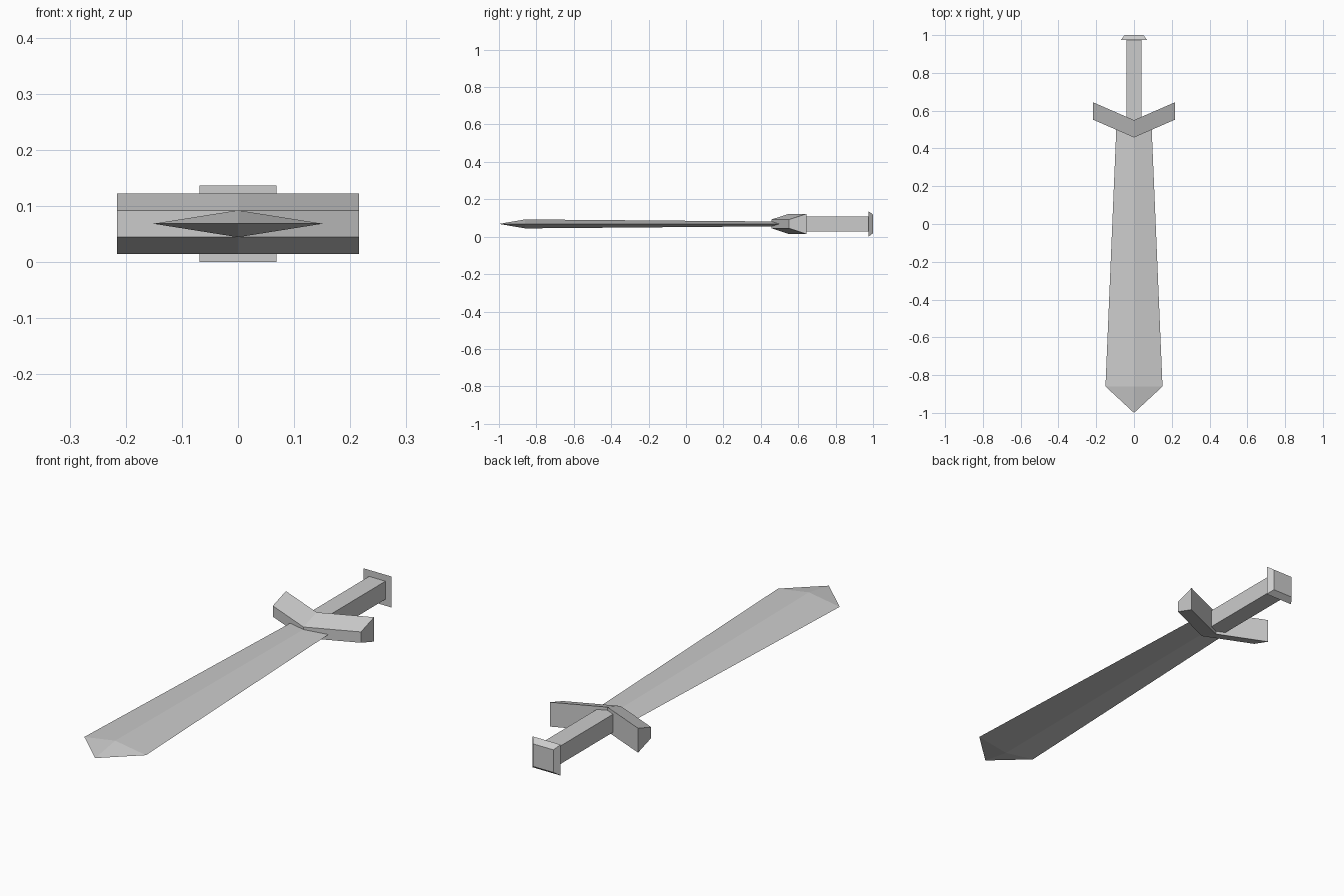
import bpy

if "Cube" in bpy.data.objects:
    bpy.data.objects.remove(bpy.data.objects["Cube"])

ZC = 0.0685  # height of the sword's centre plane


def make_object(name, verts, faces):
    mesh = bpy.data.meshes.new(name)
    mesh.from_pydata(verts, [], faces)
    mesh.validate()
    obj = bpy.data.objects.new(name, mesh)
    bpy.context.collection.objects.link(obj)
    return obj


def loft(name, rings, tip=None):
    """Bridge equal-sized rings, cap the start, and cap or point the end."""
    n = len(rings[0])
    verts = [v for ring in rings for v in ring]
    faces = [tuple(range(n))]
    for r in range(len(rings) - 1):
        a, b = r * n, (r + 1) * n
        for i in range(n):
            j = (i + 1) % n
            faces.append((a + j, a + i, b + i, b + j))
    last = (len(rings) - 1) * n
    if tip:
        verts.append(tip)
        faces += [(last + (i + 1) % n, last + i, len(verts) - 1) for i in range(n)]
    else:
        faces.append(tuple(last + i for i in reversed(range(n))))
    return make_object(name, verts, faces)


def square(y, h):
    return [(x * h, y, ZC + z * h) for x, z in ((-1, -1), (-1, 1), (1, 1), (1, -1))]


def diamond(y, w, t):
    return [(w, y, ZC), (0, y, ZC + t), (-w, y, ZC), (0, y, ZC - t)]


def guard_section(x, y):
    # trapezoid: thin leading edge, thick trailing edge
    return [(x, y, ZC - 0.024), (x, y, ZC + 0.024),
            (x, y + 0.092, ZC + 0.054), (x, y + 0.092, ZC - 0.054)]


# Diamond-section blade, widening towards the point
loft("blade", [diamond(0.52, 0.093, 0.0125), diamond(-0.86, 0.151, 0.024)], (0, -1, ZC))

# Swept chevron crossguard
loft("crossguard", [guard_section(-0.216, 0.552), guard_section(0, 0.458),
                    guard_section(0.216, 0.552)])

# Square grip
loft("grip", [square(0.53, 0.04), square(0.98, 0.04)])

# Bevelled pommel plate
loft("pommel", [square(0.975, 0.0685), square(1.0, 0.05)])

# Make all face directions consistent
import bmesh
for obj in bpy.data.objects:
    bm = bmesh.new()
    bm.from_mesh(obj.data)
    bmesh.ops.recalc_face_normals(bm, faces=bm.faces)
    bm.to_mesh(obj.data)
    bm.free()
